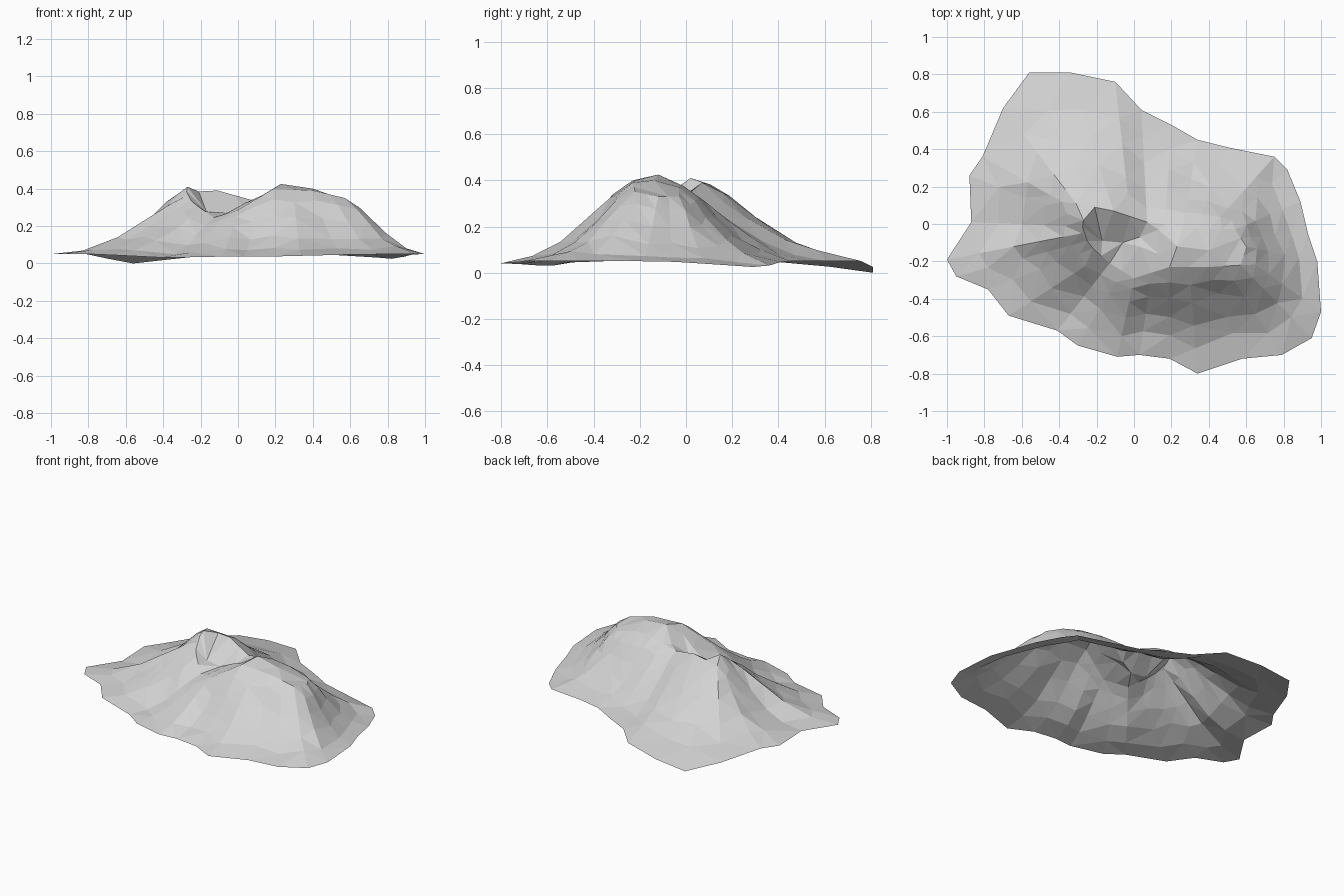
import bpy
import bmesh
import random
from math import hypot
from mathutils import Vector
from mathutils.geometry import delaunay_2d_cdt

rng = random.Random(4)

default_cube = bpy.data.objects.get("Cube")
if default_cube:
    bpy.data.objects.remove(default_cube, do_unlink=True)

# Foot outline, counter-clockwise from the west tip
foot_outline = [
    (-1, -.19), (-.95, -.28), (-.78, -.35), (-.67, -.49), (-.41, -.57),
    (-.3, -.65), (-.09, -.71), (.03, -.7), (.19, -.72), (.34, -.8),
    (.58, -.72), (.79, -.7), (.95, -.61), (1, -.47), (.98, -.2),
    (.93, -.05), (.89, .12), (.82, .29), (.75, .36), (.5, .41),
    (.34, .45), (.2, .53), (.04, .61), (-.1, .76), (-.34, .81),
    (-.56, .81), (-.7, .62), (-.81, .36), (-.88, .26), (-.87, .01)]

# Summit rim, one point for every second foot point
rim_keys = [
    (-.28, -.05, .36), (-.22, -.13, .31), (-.13, -.21, .245), (0, -.29, .285),
    (.19, -.23, .4), (.4, -.23, .39), (.57, -.22, .35), (.6, -.12, .33),
    (.54, -.03, .33), (.4, -.03, .37), (.26, -.01, .375), (.07, .01, .34),
    (-.11, .07, .39), (-.31, .11, .38), (-.27, .02, .41)]

# Peaks, the broken ledge and the crater floor inside the rim
summit_points = [
    (.23, -.12, .425), (.4, -.14, .4), (.13, -.16, .365), (.13, -.03, .355),
    (.03, -.12, .32), (.03, -.07, .3), (-.06, -.1, .27), (-.17, -.09, .28)]

# Slope profile: (way from rim to foot, share of the height kept)
slope_profile = [(.15, .85), (.32, .6), (.52, .33), (.74, .13)]

# Sagging places along the foot: centre, reach, depth
foot_sags = [((-.56, .81), .45, .05), ((.82, .29), .4, .025),
             ((-.4, -.6), .4, .018), ((.1, -.75), .6, .015)]

# Spurs bulge (below one) and gullies sink (above one), by foot point
slope_bend = {24: 1.05, 26: 1.05, 28: 1.2, 29: 1.25, 0: 1.15, 1: 1.25,
              3: .95, 4: 1.1, 6: .9, 7: 1.1, 9: 1.1, 10: 1.2, 11: 1.2,
              12: 1.1, 13: .95, 14: 1.2, 15: 1.2, 16: 1.25, 17: 1.1}


def foot_height(x, y):
    height = .05
    for (cx, cy), reach, depth in foot_sags:
        height -= depth * max(0, 1 - hypot(x - cx, y - cy) / reach)
    return height


def make_rim(keys):
    """Double the rim points with midpoints."""
    rim = []
    for index, key in enumerate(keys):
        here = Vector(key)
        following = Vector(keys[(index + 1) % len(keys)])
        rim += [here, (here + following) / 2]
    return rim


def loop_edges(start, count):
    return [(start + i, start + (i + 1) % count) for i in range(count)]


def make_slopes(foot, rim):
    """Drop rings of slightly irregular points from rim to foot."""
    points = []
    for way, keep in slope_profile:
        for index, (low, high) in enumerate(zip(foot, rim)):
            along = way + rng.uniform(-.03, .03)
            point = high.lerp(low, along)
            share = keep - (along - way)
            share = share ** slope_bend.get(index, 1)
            point.z = low.z + (high.z - low.z) * share
            point.z += rng.uniform(-.006, .006)
            points.append(point)
    return points


# Gather the terrain points
foot = [Vector((x, y, foot_height(x, y))) for x, y in foot_outline]
rim = make_rim(rim_keys)
points = foot + rim + make_slopes(foot, rim)
points += [Vector(p) for p in summit_points]
creases = loop_edges(0, len(foot)) + loop_edges(len(foot), len(rim))

# Triangulate inside the foot outline, keeping the rim as a crease
flat_points, _, triangles, sources, _, _ = delaunay_2d_cdt(
    [p.xy for p in points], creases, [], 1, 1e-5)

bm = bmesh.new()
for flat, source in zip(flat_points, sources):
    height = points[source[0]].z if source else foot_height(*flat)
    bm.verts.new((flat.x, flat.y, height))
bm.verts.ensure_lookup_table()
for triangle in triangles:
    bm.faces.new([bm.verts[i] for i in triangle])
for face in bm.faces:
    face.normal_update()
    if face.normal.z < 0:
        face.normal_flip()

mesh = bpy.data.meshes.new("mountain")
bm.to_mesh(mesh)
bm.free()
mountain = bpy.data.objects.new("mountain", mesh)
bpy.context.collection.objects.link(mountain)

# Pale grey rock
rock = bpy.data.materials.new("pale_grey_rock")
rock.use_nodes = True
colour = (.65, .65, .65, 1)
rock.diffuse_color = colour
rock.node_tree.nodes["Principled BSDF"].inputs["Base Color"].default_value = colour
mesh.materials.append(rock)
